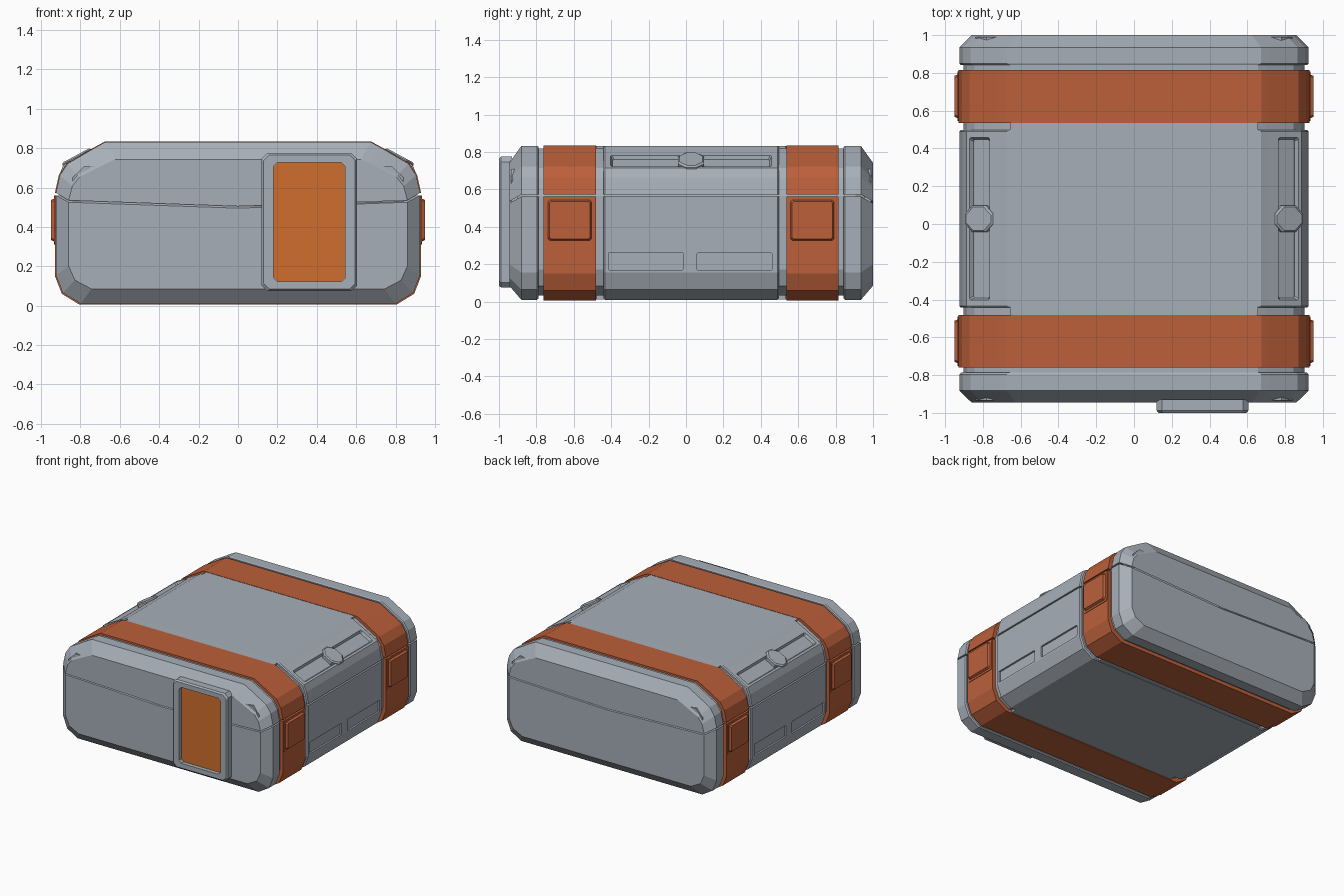
import bpy, bmesh
from mathutils import Matrix, Vector

if "Cube" in bpy.data.objects:
    bpy.data.objects.remove(bpy.data.objects["Cube"])

CY = 0.0275          # middle of the case along y
SEAM = 0.567         # height of the lid seam


def mat(name, col):
    m = bpy.data.materials.new(name)
    m.diffuse_color = (*col, 1)
    m.use_nodes = True
    m.node_tree.nodes["Principled BSDF"].inputs["Base Color"].default_value = m.diffuse_color
    return m


GREY = mat("case grey", (0.39, 0.43, 0.48))
RUST = mat("strap rust orange", (0.50, 0.115, 0.042))
AMBER = mat("panel orange", (0.62, 0.155, 0.027))

# Right-hand half of the cross-section (x, z)
LOWER = [(0.80, 0.01), (0.89, 0.065), (0.925, 0.155)]
UPPER = [(0.905, 0.663), (0.865, 0.722), (0.717, 0.808), (0.672, 0.832)]
UPPER_MID = [(0.908, 0.663), (0.887, 0.715), (0.702, 0.815), (0.672, 0.832)]


def make(name, rings, material):
    """Skin a list of equal-length closed rings and cap both ends."""
    bm = bmesh.new()
    vs = [[bm.verts.new(p) for p in r] for r in rings]
    n = len(vs[0])
    for a, b in zip(vs, vs[1:]):
        for i in range(n):
            j = (i + 1) % n
            bm.faces.new((a[i], a[j], b[j], b[i]))
    bm.faces.new(vs[0])
    bm.faces.new(vs[-1])
    bmesh.ops.recalc_face_normals(bm, faces=bm.faces)
    me = bpy.data.meshes.new(name)
    bm.to_mesh(me)
    bm.free()
    me.materials.append(material)
    ob = bpy.data.objects.new(name, me)
    bpy.context.collection.objects.link(ob)
    return ob


def shell(name, half, stations, material, grow=0.0):
    """Loft a cross-section half along y. Station: (y, inset, is_end)."""
    if half == "lower":
        right = LOWER + [(0.925, SEAM - 0.006)]
    elif half == "upper":
        right = [(0.925, SEAM + 0.006)] + UPPER
    elif half == "upper_mid":
        right = [(0.925, SEAM + 0.006)] + UPPER_MID
    else:
        right = LOWER + [(0.925, SEAM)] + UPPER
    rings = []
    for y, d, end in stations:
        if end:      # end face of the case is smaller and set lower
            sx, z0, z1 = 0.93, 0.085, 0.742
        else:
            sx, z0, z1 = (0.925 - d + grow) / 0.925, 0.01 + d - grow, 0.832 - d * 0.6 + grow * 0.4

        def fz(z):
            if half in ("lower", "upper", "upper_mid") and not end and abs(z - SEAM) < 0.01:
                return z
            return z0 + (z - 0.01) / 0.822 * (z1 - z0)
        pts = [(x * sx, y, fz(z)) for x, z in right]
        pts_l = [(-x, yy, z) for x, yy, z in reversed(pts)]
        dip = Vector((0, 0, -0.03 if end else 0))
        if half == "lower":            # seam dips towards the middle of the ends
            pts.append(Vector((0, y, pts[-1][2])) + dip)
        ring = pts + pts_l
        if half.startswith("upper"):
            ring.append(Vector((0, y, pts[0][2])) + dip)
        rings.append(ring)
    return make(name, rings, material)


def rect(w, h, c):
    """Rectangle with cut corners."""
    a, b = w / 2, h / 2
    return [(a - c, -b), (a, -b + c), (a, b - c), (a - c, b),
            (-a + c, b), (-a, b - c), (-a, -b + c), (-a + c, -b)]


def plate(name, origin, xdir, up, size, corner, layers, material):
    """Stack of cut-corner rectangles; layers are (height, inset)."""
    x, u = Vector(xdir), Vector(up).normalized()
    n = x.cross(u)
    rings = [[Vector(origin) + x * p + u * q + n * h
              for p, q in rect(size[0] - 2 * t, size[1] - 2 * t, corner)]
             for h, t in layers]
    return make(name, rings, material)


def cut(ob, cutter):
    m = ob.modifiers.new("cut", "BOOLEAN")
    m.operation = "DIFFERENCE"
    m.solver = "EXACT"
    m.object = cutter
    cutter.hide_render = True
    bpy.context.view_layer.objects.active = ob
    bpy.ops.object.modifier_apply(modifier=m.name)
    bpy.data.objects.remove(cutter)


# Inner core seen in the grooves
shell("core", "full", [(-0.90, 0.055, 0), (-0.85, 0.022, 0), (0.905, 0.022, 0), (0.955, 0.055, 0)], GREY)
plate("end_core", (0, -0.935, 0.41), (1, 0, 0), (0, 0, 1), (1.68, 0.60), 0.06, [(-1.925, 0), (0, 0)], GREY)

# End caps, front and back
for name, s in (("front", -1), ("back", 1)):
    st = [(CY + s * a, d, e) for a, d, e in
          ((0.815, 0.008, 0), (0.823, 0, 0), (0.908, 0, 0), (0.9725, 0, 1))]
    for half in ("lower", "upper"):
        shell(f"{name}_cap_{half}", half, st, GREY)

# Straps with buckles
for name, s in (("front", -1), ("back", 1)):
    y = CY + s * 0.6485
    st = [(y - 0.14, 0, 0), (y + 0.14, 0, 0)]
    for half in ("lower", "upper"):
        shell(f"{name}_strap_{half}", half, st, RUST, grow=0.005)
    for side in (-1, 1):
        plate(f"{name}_buckle", (side * 0.925, y, 0.435), (0, side, 0), (0, 0, 1), (0.264, 0.25), 0.01,
              [(-0.02, 0), (0.009, 0), (0.009, 0.016), (0.026, 0.024)], RUST)

# Middle section with recesses
st = [(-0.442, 0.008, 0), (-0.434, 0, 0), (0.489, 0, 0), (0.497, 0.008, 0)]
mid_low = shell("middle_lower", "lower", st, GREY)
mid_up = shell("middle_upper", "upper_mid", st, GREY)
plate("top_panel", (0, CY, 0.80), (1, 0, 0), (0, 1, 0), (1.31, 1.02), 0.005, [(0, 0), (0.0315, 0)], GREY)
plate("bottom_panel", (0, CY, 0.05), (1, 0, 0), (0, -1, 0), (1.5, 1.02), 0.005, [(0, 0), (0.039, 0)], GREY)
for side in (-1, 1):
    xd, up = (0, side, 0), (-side * 0.185, 0, 0.1)
    slope = (side * 0.818, CY, 0.7525)
    for k in (-1, 1):
        off = Vector((0, k * 0.2375, 0))
        cut(mid_up, plate("cutter", Vector(slope) + off, xd, up, (0.385, 0.122), 0.008,
                          [(-0.032, 0.016), (0, 0), (0.03, 0)], GREY))
        cut(mid_low, plate("cutter", Vector((side * 0.925, CY - 0.005, 0.215)) + off, xd, (0, 0, 1),
                           (0.40, 0.092), 0.004, [(-0.014, 0), (0.02, 0)], GREY))
    plate("slope_boss", slope, xd, up, (0.14, 0.165), 0.042, [(-0.04, 0), (0.004, 0), (0.012, 0.008)], GREY)

# Front display panel
frame = plate("front_panel_frame", (0.3625, -0.93, 0.425), (1, 0, 0), (0, 0, 1), (0.485, 0.70), 0.028,
              [(0, 0), (0.058, 0), (0.07, 0.01)], GREY)
cut(frame, plate("cutter", (0.3625, -0.93, 0.425), (1, 0, 0), (0, 0, 1), (0.366, 0.605), 0.02,
                 [(0.035, 0), (0.1, 0)], GREY))
plate("front_panel_screen", (0.3625, -0.93, 0.425), (1, 0, 0), (0, 0, 1), (0.364, 0.603), 0.02,
      [(0.033, 0), (0.040, 0)], AMBER)
